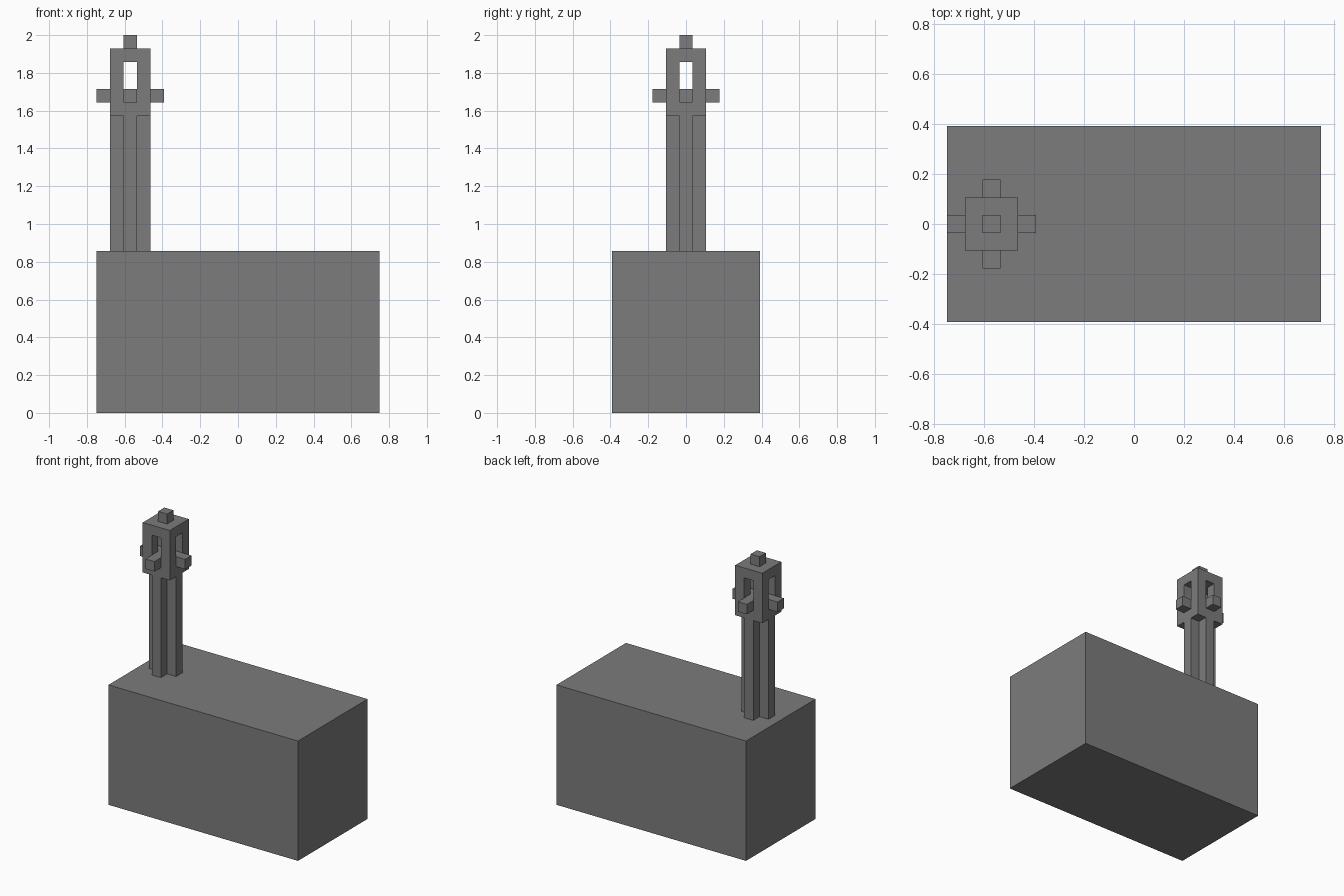
import bpy
import bmesh

cube = bpy.data.objects.get("Cube")
if cube:
    bpy.data.objects.remove(cube, do_unlink=True)

U = 2 / 28          # one block of the grid
TOWER_X = -8 * U    # tower axis

grey = bpy.data.materials.new("dark grey")
grey.use_nodes = True
colour = (0.2, 0.2, 0.2, 1)
grey.diffuse_color = colour
grey.node_tree.nodes["Principled BSDF"].inputs["Base Color"].default_value = colour


def prism(name, outline, bottom, top, x=0.0, y=0.0):
    """Extrude a flat outline (in blocks) between two heights (in blocks)."""
    bm = bmesh.new()
    base = bm.faces.new([bm.verts.new((px * U, py * U, bottom * U)) for px, py in outline])
    grown = bmesh.ops.extrude_face_region(bm, geom=[base], use_keep_orig=True)
    for v in grown["geom"]:
        if isinstance(v, bmesh.types.BMVert):
            v.co.z = top * U
    bmesh.ops.recalc_face_normals(bm, faces=bm.faces)
    mesh = bpy.data.meshes.new(name)
    bm.to_mesh(mesh)
    bm.free()
    mesh.materials.append(grey)
    obj = bpy.data.objects.new(name, mesh)
    obj.location = (x, y, 0)
    bpy.context.collection.objects.link(obj)
    return obj


def rectangle(width, depth):
    w, d = width / 2, depth / 2
    return [(-w, -d), (w, -d), (w, d), (-w, d)]


def plus(span):
    s, h = span / 2, 0.5
    return [(-h, -s), (h, -s), (h, -h), (s, -h), (s, h), (h, h),
            (h, s), (-h, s), (-h, h), (-s, h), (-s, -h), (-h, -h)]


# Large base block
prism("base_block", rectangle(21, 11), 0, 12)

# Fluted shaft and the cross arms that stick out of the head
prism("tower_shaft", plus(3), 12, 23, TOWER_X)
prism("cross_arms", plus(5), 23, 24, TOWER_X)

# Open head: four corner posts around the windows, a cap and a finial
for side_x, x_name in ((-1, "right"), (1, "left")):
    for side_y, y_name in ((-1, "front"), (1, "back")):
        prism(f"head_post_{y_name}_{x_name}", rectangle(1, 1), 22, 26,
              TOWER_X + side_x * U, side_y * U)
prism("head_cap", rectangle(3, 3), 26, 27, TOWER_X)
prism("finial", rectangle(1, 1), 27, 28, TOWER_X)
